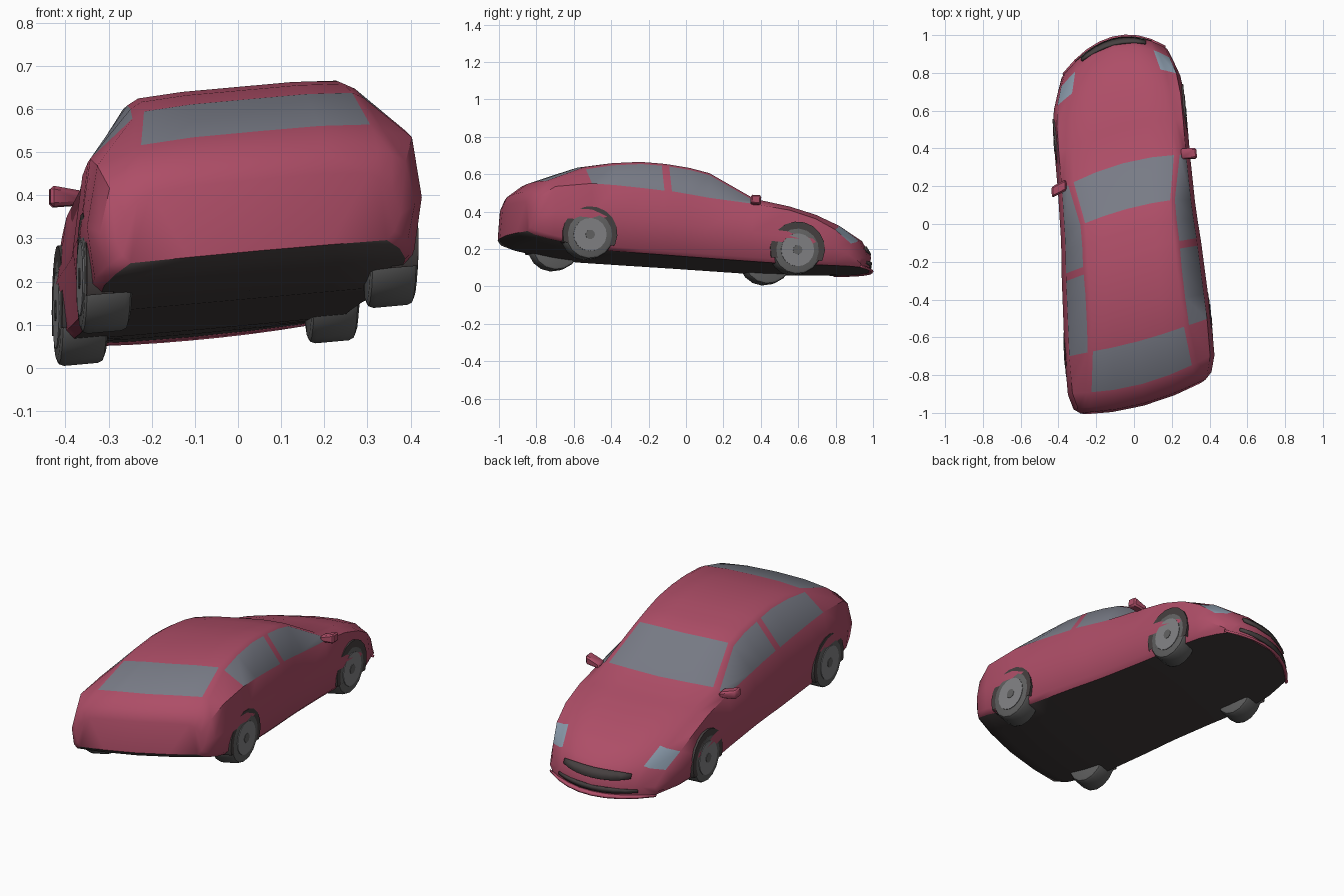
import bpy, bmesh, math
from mathutils import Matrix, Vector

if "Cube" in bpy.data.objects:
    bpy.data.objects.remove(bpy.data.objects["Cube"])

# The whole car sits slightly yawed, rolled and skewed; parts are built straight, then placed
PLACE = Matrix(((1, -.085, 0, -.03), (.27, 1, .07, -.021), (.09, -.07, 1, 0), (0, 0, 0, 1)))


def mat(name, r, g, b):
    m = bpy.data.materials.new(name)
    m.diffuse_color = (r, g, b, 1)
    m.use_nodes = True
    m.node_tree.nodes["Principled BSDF"].inputs["Base Color"].default_value = m.diffuse_color
    return m


RED = mat("red_paint", .42, .075, .135)
GLASS = mat("glass", .19, .20, .24)
DARK = mat("dark_trim", .06, .05, .05)
TYRE = mat("tyre", .12, .12, .12)
RIM = mat("rim", .22, .22, .23)
LAMP = mat("lamp", .25, .32, .40)


def finish(name, bm, mats, angle=35):
    bmesh.ops.remove_doubles(bm, verts=bm.verts, dist=.0005)
    bmesh.ops.recalc_face_normals(bm, faces=bm.faces)
    me = bpy.data.meshes.new(name)
    bm.to_mesh(me)
    bm.free()
    me.transform(PLACE)
    for m in mats:
        me.materials.append(m)
    ob = bpy.data.objects.new(name, me)
    bpy.context.collection.objects.link(ob)
    bpy.ops.object.select_all(action='DESELECT')
    ob.select_set(True)
    bpy.context.view_layer.objects.active = ob
    bpy.ops.object.shade_smooth_by_angle(angle=math.radians(angle))
    return ob


# Body stations: position, half width, bottom, belt, roof half width, top, bow of the section
STATIONS = [
    (-.955, .33, .205, .32, .28, .37, -.4),
    (-.935, .365, .185, .385, .31, .425, -.4),
    (-.86, .388, .165, .445, .295, .488, -.4),
    (-.64, .388, .135, .475, .268, .578, -.2),
    (-.48, .382, .125, .475, .26, .610, 0),
    (-.33, .375, .125, .47, .255, .628, 0),
    (-.22, .37, .125, .465, .255, .627, 0),
    (-.18, .368, .125, .465, .255, .625, 0),
    (-.06, .36, .125, .455, .25, .615, .1),
    (.06, .355, .125, .445, .25, .594, .3),
    (.31, .35, .125, .43, .295, .470, .4),
    (.50, .35, .125, .41, .29, .443, .4),
    (.65, .348, .13, .375, .275, .41, .5),
    (.80, .335, .135, .325, .26, .362, .9),
    (.93, .305, .14, .26, .23, .295, 1.5),
    (.985, .28, .14, .19, .215, .215, 1.6),
]


def section(s):
    v, hw, bot, belt, rw, top, k = s
    pts = [(0, bot), (.5 * hw, bot), (.9 * hw, bot), (.955 * hw, bot + .02),
           (hw, bot + .5 * (belt - bot)), (.94 * hw, belt), (rw, top - .02),
           (rw * .9, top - .006), (rw * .5, top), (0, top)]
    return [(u, v - k * u * u, w) for u, w in pts]


# Body shell: painted panels, windows, lamps and underside in one loft
bm = bmesh.new()
for side in (1, -1):
    rings = [[bm.verts.new((side * u, v, w)) for u, v, w in section(s)] for s in STATIONS]
    for i in range(len(rings) - 1):
        a, b = rings[i], rings[i + 1]
        for j in range(9):
            f = bm.faces.new((a[j], a[j + 1], b[j + 1], b[j]))
            if j < 2:
                f.material_index = 2
            elif j == 5 and i in (3, 4, 5, 7, 8, 9):
                f.material_index = 1
            elif j > 6 and i in (2, 9):
                f.material_index = 1
            elif j in (5, 6) and i == 13:
                f.material_index = 3
    for r in (rings[0], rings[-1]):
        for q in ((0, 1, 8, 9), (1, 2, 7, 8), (2, 3, 6, 7), (3, 4, 5, 6)):
            bm.faces.new([r[n] for n in q])
finish("car_body", bm, [RED, GLASS, DARK, LAMP], 40)


# Cylinder across the car, lying along the axle
def disc(bm, x, y, z, r, depth, sides, idx):
    m = Matrix.Translation((x, y, z)) @ Matrix.Rotation(math.pi / 2, 4, 'Y')
    res = bmesh.ops.create_cone(bm, cap_ends=True, segments=sides, radius1=r, radius2=r,
                                depth=depth, matrix=m)
    for f in {f for v in res["verts"] for f in v.link_faces}:
        f.material_index = idx
    return res["verts"]


# Wheels with rims and dark arches
for end, y, outer, body in (("front", .51, .346, .345), ("rear", -.61, .386, .383)):
    for side, s in (("right", 1), ("left", -1)):
        bm = bmesh.new()
        vs = disc(bm, s * (outer - .055), y, .2, .13, .11, 16, 0)
        caps = [e for e in {e for v in vs for e in v.link_edges}
                if abs(e.verts[0].co.x - e.verts[1].co.x) < .001]
        bmesh.ops.bevel(bm, geom=caps, offset=.016, segments=2, affect='EDGES', profile=.5)
        disc(bm, s * (outer - .01), y, .2, .088, .026, 16, 1)
        disc(bm, s * (outer - .008), y, .2, .025, .026, 10, 0)
        finish(f"{end}_{side}_wheel", bm, [TYRE, RIM])
        bm = bmesh.new()
        disc(bm, s * (body - .03), y, .205, .146, .062, 18, 0)
        bmesh.ops.bisect_plane(bm, geom=bm.verts[:] + bm.edges[:] + bm.faces[:],
                               plane_co=(0, 0, .15), plane_no=(0, 0, -1), clear_outer=True)
        finish(f"{end}_{side}_arch", bm, [DARK])

# Door mirrors
for side, s in (("right", 1), ("left", -1)):
    bm = bmesh.new()
    bmesh.ops.create_cube(bm, size=1, matrix=Matrix.Translation((s * .344, .26, .45))
                          @ Matrix.Diagonal((.08, .055, .05, 1)))
    for v in bm.verts:
        if abs(v.co.x) < .33:
            v.co.z = .44 + (v.co.z - .45) * .6
            v.co.y += .02
    bmesh.ops.bevel(bm, geom=bm.edges[:], offset=.008, segments=1, affect='EDGES')
    finish(f"{side}_mirror", bm, [RED])


# Curved strips that hug the bowed nose
def strip(name, half, low, high, bow, material):
    bm = bmesh.new()
    n = 8
    rows = []
    for i in range(n + 1):
        u = half * (2 * i / n - 1)
        squeeze = 1 - .5 * abs(u / half) ** 3
        mid = (Vector(low) + Vector(high)) / 2
        rows.append([bm.verts.new((u, p.x - bow * u * u, p.y)) for p in
                     (mid + (Vector(e) - mid) * squeeze for e in (low, high))])
    for a, b in zip(rows, rows[1:]):
        bm.faces.new((a[0], b[0], b[1], a[1]))
    ob = finish(name, bm, [material])
    mod = ob.modifiers.new("thickness", 'SOLIDIFY')
    mod.thickness, mod.offset = .012, 0


strip("upper_grille", .17, (.980, .226), (.950, .270), 1.55, DARK)
strip("lower_intake", .20, (.985, .16), (.985, .188), 1.6, DARK)
strip("front_lip", .27, (1.0, .138), (.982, .148), 1.6, RED)
